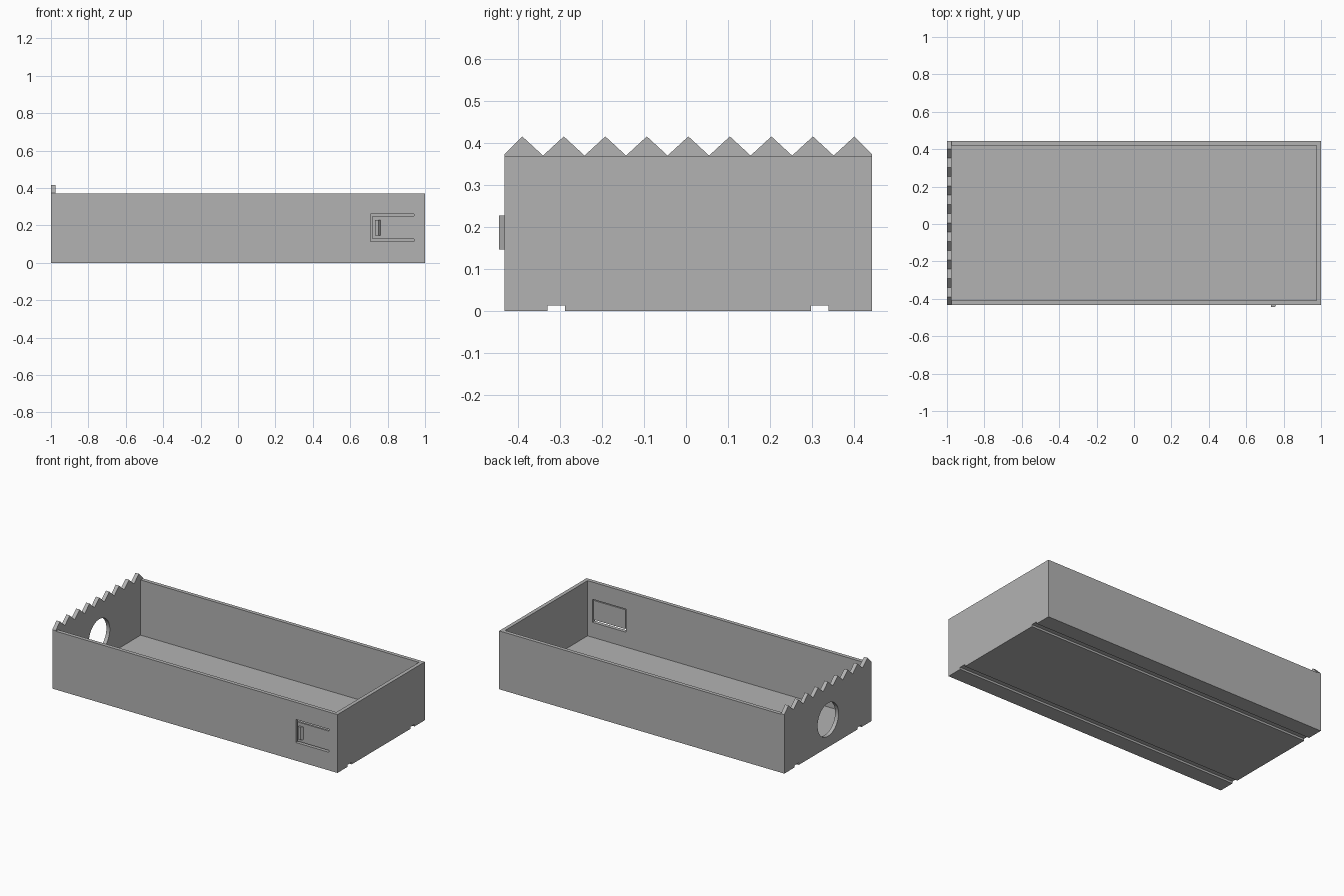
import bpy, bmesh
from math import cos, sin, tau
from mathutils import Vector

old = bpy.data.objects.get("Cube")
if old:
    bpy.data.objects.remove(old, do_unlink=True)

grey = bpy.data.materials.new("light grey plastic")
grey.use_nodes = True
colour = (0.45, 0.45, 0.45, 1)
grey.diffuse_color = colour
grey.node_tree.nodes["Principled BSDF"].inputs["Base Color"].default_value = colour

# Main dimensions
LEFT, RIGHT = -1.0, 1.0
FRONT, BACK = -0.432, 0.443
HEIGHT, WALL, FLOOR = 0.37, 0.024, 0.02
OVER = 0.1  # how far cutters overshoot


def prism(name, points, axis, start, end):
    """Extrude a closed outline along an axis: 'X' takes (y, z), 'Y' (x, z), 'Z' (x, y)."""
    place = {"X": lambda a, b, d: (d, a, b),
             "Y": lambda a, b, d: (a, d, b),
             "Z": lambda a, b, d: (a, b, d)}[axis]
    bm = bmesh.new()
    face = bm.faces.new([bm.verts.new(place(a, b, start)) for a, b in points])
    grown = bmesh.ops.extrude_face_region(bm, geom=[face], use_keep_orig=True)
    moved = [g for g in grown["geom"] if isinstance(g, bmesh.types.BMVert)]
    bmesh.ops.translate(bm, verts=moved, vec=Vector(place(0, 0, end - start)))
    bmesh.ops.recalc_face_normals(bm, faces=bm.faces)
    mesh = bpy.data.meshes.new(name)
    bm.to_mesh(mesh)
    bm.free()
    mesh.materials.append(grey)
    obj = bpy.data.objects.new(name, mesh)
    bpy.context.collection.objects.link(obj)
    return obj


def rect(a0, a1, b0, b1):
    return [(a0, b0), (a1, b0), (a1, b1), (a0, b1)]


def cut(target, cutter):
    """Subtract the cutter from the target and discard it."""
    mod = target.modifiers.new("cut", "BOOLEAN")
    mod.operation, mod.solver, mod.object = "DIFFERENCE", "EXACT", cutter
    bpy.context.view_layer.objects.active = target
    bpy.ops.object.modifier_apply(modifier=mod.name)
    bpy.data.objects.remove(cutter, do_unlink=True)


# Open tray
tray = prism("tray", rect(LEFT, RIGHT, FRONT, BACK), "Z", 0, HEIGHT)
inside = rect(LEFT + WALL, RIGHT - WALL, FRONT + WALL, BACK - WALL)
cut(tray, prism("cavity", inside, "Z", FLOOR, HEIGHT + OVER))

# Two runner grooves along the underside
for middle in (-0.309, 0.319):
    outline = rect(middle - 0.021, middle + 0.021, -OVER, 0.013)
    cut(tray, prism("groove", outline, "X", LEFT - OVER, RIGHT + OVER))

# Round opening in the serrated end wall
circle = [(0.005 + 0.105 * cos(tau * i / 48), 0.175 + 0.105 * sin(tau * i / 48))
          for i in range(48)]
cut(tray, prism("opening", circle, "X", LEFT - OVER, LEFT + WALL + OVER))

# Spring latch: thinned pocket inside, U-shaped slot through the front wall
x0, x1, z0, z1, slot = 0.708, 0.942, 0.115, 0.261, 0.012
cut(tray, prism("pocket", rect(x0, x1, z0, z1), "Y", FRONT + WALL / 2, FRONT + WALL + OVER))
u_shape = [(x0, z0), (x1, z0), (x1, z0 + slot), (x0 + slot, z0 + slot),
           (x0 + slot, z1 - slot), (x1, z1 - slot), (x1, z1), (x0, z1)]
cut(tray, prism("slot", u_shape, "Y", FRONT - OVER, FRONT + WALL + OVER))

# Wedge catch on the latch tongue
wedge = [(0.732, FRONT + 0.002), (0.732, FRONT - 0.013),
         (0.751, FRONT - 0.013), (0.762, FRONT), (0.762, FRONT + 0.002)]
prism("latch_catch", wedge, "Z", 0.147, 0.228)

# Serrated cutting edge on the end wall
pitch, first_peak, tip = 0.0989, -0.39, 0.416
edge = [(FRONT, HEIGHT), (FRONT, HEIGHT + 0.004)]
for i in range(9):
    peak = first_peak + pitch * i
    edge.append((peak, tip))
    if i < 8:
        edge.append((peak + pitch / 2, HEIGHT + 0.0005))
edge += [(BACK, HEIGHT + 0.004), (BACK, HEIGHT)]
prism("serrated_edge", edge, "X", LEFT, LEFT + WALL)

# Smooth the round opening only, keeping all corners sharp
bpy.ops.object.select_all(action="DESELECT")
tray.select_set(True)
bpy.context.view_layer.objects.active = tray
bpy.ops.object.shade_smooth_by_angle()
